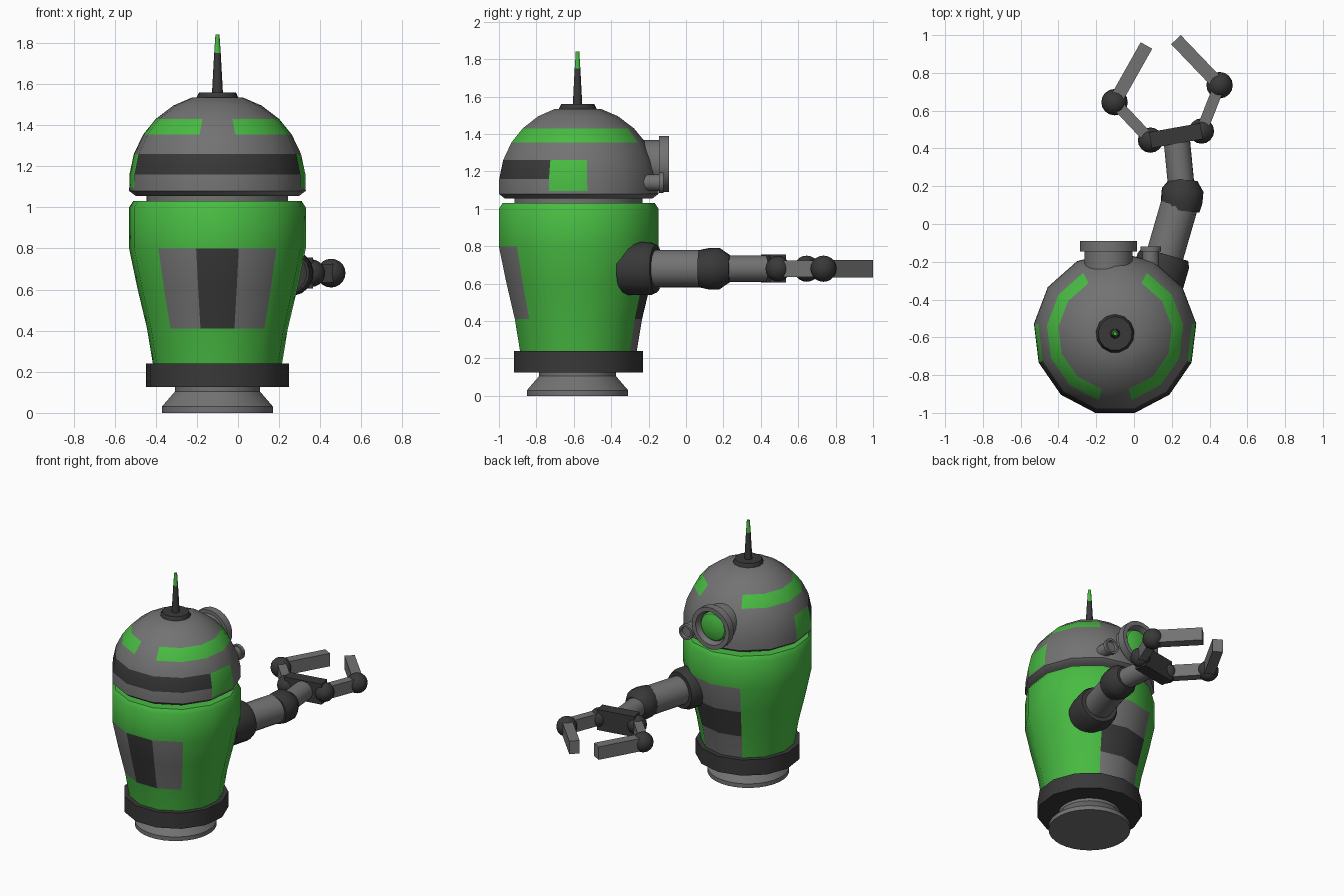
import bpy, bmesh
from math import sin, cos, pi, sqrt, radians
from mathutils import Vector, Matrix

if "Cube" in bpy.data.objects:
    bpy.data.objects.remove(bpy.data.objects["Cube"])


def make_material(name, color):
    m = bpy.data.materials.new(name)
    m.use_nodes = True
    m.diffuse_color = (*color, 1)
    m.node_tree.nodes["Principled BSDF"].inputs["Base Color"].default_value = (*color, 1)
    return m


GREEN, GREY, DARK = 0, 1, 2
MATERIALS = [make_material("green paint", (0.065, 0.5, 0.055)),
             make_material("grey metal", (0.17, 0.17, 0.17)),
             make_material("dark metal", (0.04, 0.04, 0.04))]
CX, CY = -0.1, -0.58      # upright axis of the body
ARM_Z = 0.68
SIDES = 13


def finish(name, bm, angle=40):
    bmesh.ops.recalc_face_normals(bm, faces=bm.faces)
    mesh = bpy.data.meshes.new(name)
    bm.to_mesh(mesh)
    bm.free()
    for m in MATERIALS:
        mesh.materials.append(m)
    ob = bpy.data.objects.new(name, mesh)
    bpy.context.collection.objects.link(ob)
    bpy.ops.object.select_all(action='DESELECT')
    ob.select_set(True)
    bpy.context.view_layer.objects.active = ob
    bpy.ops.object.shade_smooth_by_angle(angle=radians(angle))
    return ob


def lathe(name, profile, rule, sides=24, base=(CX, CY, 0), axis=(0, 0, 1)):
    """Turn (radius, height) points; rule is a colour or a function of (side, height)."""
    bm = bmesh.new()
    turn = Vector((0, 0, 1)).rotation_difference(Vector(axis)).to_matrix().to_4x4()
    place = Matrix.Translation(base) @ turn
    rings = []
    for r, z in profile:
        angles = [(k - 0.5) * 2 * pi / sides for k in range(sides)]
        rings.append([bm.verts.new(place @ Vector((r * sin(a), -r * cos(a), z))) for a in angles])
    for i in range(len(rings) - 1):
        mid = (profile[i][1] + profile[i + 1][1]) / 2
        for k in range(sides):
            n = (k + 1) % sides
            f = bm.faces.new((rings[i][k], rings[i][n], rings[i + 1][n], rings[i + 1][k]))
            f.material_index = rule(k, mid) if callable(rule) else rule
    for ring, z in ((rings[0], profile[0][1]), (rings[-1], profile[-1][1])):
        f = bm.faces.new(ring)
        f.material_index = rule(0, z) if callable(rule) else rule
    return finish(name, bm)


def ball(name, center, radius):
    bm = bmesh.new()
    bmesh.ops.create_uvsphere(bm, u_segments=16, v_segments=10, radius=radius,
                              matrix=Matrix.Translation(center))
    for f in bm.faces:
        f.material_index = DARK
    return finish(name, bm)


def bar(name, a, b, width, height, color):
    """Box running from a to b in the plane of the arm."""
    a, b = Vector(a), Vector(b)
    d = b - a
    bm = bmesh.new()
    place = Matrix.Translation((a + b) / 2) @ d.to_track_quat('X', 'Z').to_matrix().to_4x4()
    bmesh.ops.create_cube(bm, size=1, matrix=place @ Matrix.Diagonal((d.length, width, height, 1)))
    for f in bm.faces:
        f.material_index = color
    return finish(name, bm, 30)


# Colour rules: side 0 faces forward, sides 6 and 7 meet at the back
def body_color(side, z):
    if 0.41 < z < 0.8 and side in (0, 1, 12):
        return DARK if side == 0 else GREY
    if z < 0.8 and side in (6, 7):
        return DARK if 0.41 < z < 0.61 else GREY
    return GREEN


def dome_color(side, z):
    if 1.095 < z < 1.26 and side in (3, 10):
        return GREEN
    if 1.16 < z < 1.26 and side in (0, 1, 2, 11, 12):
        return DARK
    if 1.355 < z < 1.43 and side not in (0, 6, 7):
        return GREEN
    return GREY


# Base, body, neck
lathe("base_foot", [(0.272, 0), (0.272, 0.03), (0.207, 0.105), (0.207, 0.15)], GREY, 32)
lathe("base_band", [(0.35, 0.125), (0.35, 0.24)], DARK, SIDES)
lathe("body", [(0.315, 0.23), (0.345, 0.41), (0.393, 0.61), (0.433, 0.8),
               (0.433, 1.0), (0.413, 1.03)], body_color, SIDES)
lathe("neck", [(0.347, 1.02), (0.347, 1.07)], GREY, SIDES)

# Dome head
dome_levels = [1.095, 1.16, 1.26, 1.355, 1.43, 1.495, 1.535]
dome = [(0.4, 1.055), (0.433, 1.08)]
dome += [(sqrt(0.433 ** 2 - (z - 1.12) ** 2), z) for z in dome_levels]
lathe("head_dome", dome, dome_color, SIDES)

# Antenna
lathe("antenna_mount", [(0.102, 1.52), (0.102, 1.535), (0.09, 1.56)], DARK, SIDES)
lathe("antenna", [(0.027, 1.55), (0.016, 1.75), (0.01, 1.84)],
      lambda side, z: GREEN if z > 1.75 else DARK, 10)

# Large and small eyes on the back of the head
eye = (-0.135, -0.3, 1.24)
lathe("eye_housing", [(0.128, 0), (0.128, 0.155), (0.152, 0.155), (0.152, 0.21),
                      (0.12, 0.21), (0.105, 0.17)], GREY, 24, eye, (0, 1, 0))
lathe("eye_lens", [(0.105, 0.165), (0.095, 0.183), (0.06, 0.196), (0.02, 0.2)],
      GREEN, 24, eye, (0, 1, 0))
lathe("small_eye", [(0.045, 0), (0.045, 0.155), (0.055, 0.155), (0.055, 0.18),
                    (0.04, 0.18), (0.035, 0.165)], GREY, 16, (0.088, -0.3, 1.14), (0, 1, 0))

# Arm
shoulder = Vector((0.165, -0.16, ARM_Z))
elbow = Vector((0.255, 0.15, ARM_Z))
wrist = Vector((0.225, 0.46, ARM_Z))
upper = (elbow - shoulder).normalized()
lower = (wrist - elbow).normalized()
lathe("shoulder", [(0.143, -0.18), (0.143, -0.035), (0.128, 0)], DARK, 20, shoulder, upper)
lathe("upper_arm", [(0.1, -0.1), (0.1, 0.28)], GREY, 20, shoulder, upper)
lathe("elbow", [(0.1, -0.08), (0.111, -0.03), (0.111, 0.03), (0.073, 0.085)],
      DARK, 16, elbow, (upper + lower).normalized())
lathe("forearm", [(0.07, 0), (0.07, 0.3)], GREY, 20, elbow, lower)

# Claw: knuckle, middle joint and tip for each finger
fingers = {"left": ((0.357, 0.492), (0.453, 0.735), (0.222, 0.976)),
           "right": ((0.087, 0.444), (-0.103, 0.645), (0.066, 0.945))}
for side, points in fingers.items():
    knuckle, joint, tip = [(*p, ARM_Z) for p in points]
    ball(side + "_knuckle", knuckle, 0.067)
    bar(side + "_finger_link", knuckle, joint, 0.06, 0.09, GREY)
    ball(side + "_finger_joint", joint, 0.07)
    bar(side + "_finger_tip", joint, tip, 0.07, 0.095, GREY)
bar("palm", (*fingers["right"][0], ARM_Z), (*fingers["left"][0], ARM_Z), 0.085, 0.15, DARK)
